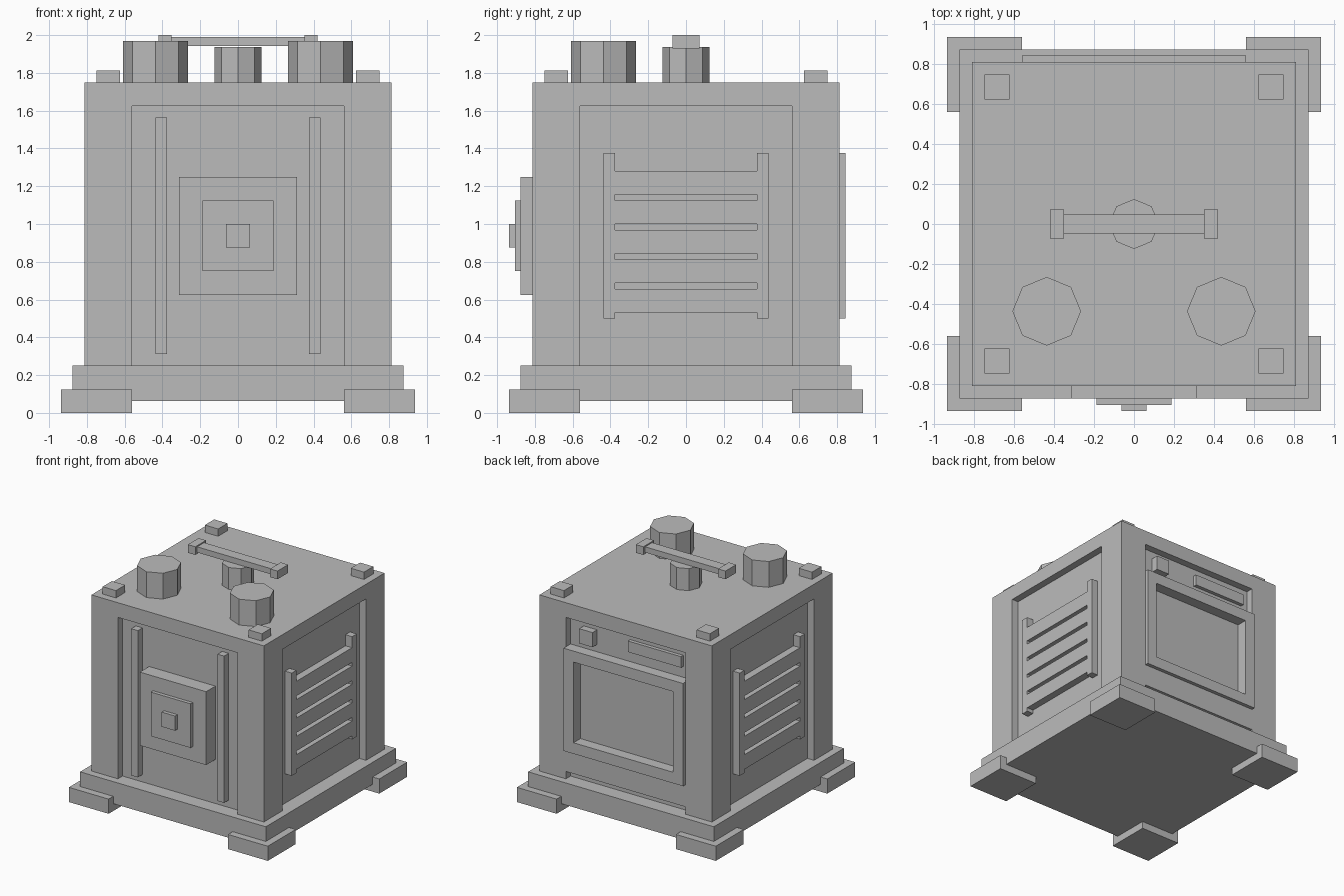
import bpy
import math

if "Cube" in bpy.data.objects:
    bpy.data.objects.remove(bpy.data.objects["Cube"])

grey = bpy.data.materials.new("plain grey")
grey.diffuse_color = (0.5, 0.5, 0.5, 1.0)
grey.use_nodes = True
grey.node_tree.nodes["Principled BSDF"].inputs["Base Color"].default_value = grey.diffuse_color


def box(name, x, y, z):
    """Box from (min, max) ranges on each axis."""
    bpy.ops.mesh.primitive_cube_add(size=1)
    ob = bpy.context.object
    ob.name = name
    for v in ob.data.vertices:
        v.co = [(r[0] + r[1]) / 2 + c * (r[1] - r[0]) for r, c in zip((x, y, z), v.co)]
    ob.data.materials.append(grey)
    return ob


def knob(name, x, y, radius, top):
    """Eight-sided knob standing on the lid, corners on the axes."""
    bpy.ops.mesh.primitive_cylinder_add(vertices=8, radius=radius, depth=top - 1.75,
                                        location=(x, y, (top + 1.75) / 2))
    ob = bpy.context.object
    ob.name = name
    ob.data.materials.append(grey)


def cut(target, x, y, z):
    """Subtract a box from the target."""
    cutter = box("cutter", x, y, z)
    cutter.hide_render = True
    mod = target.modifiers.new("cut", 'BOOLEAN')
    mod.operation = 'DIFFERENCE'
    mod.solver = 'EXACT'
    mod.object = cutter
    bpy.context.view_layer.objects.active = target
    bpy.ops.object.modifier_apply(modifier=mod.name)
    bpy.data.objects.remove(cutter, do_unlink=True)


def span(s, a, b):
    """Range a..b mirrored to side s."""
    return tuple(sorted((s * a, s * b)))


# Body with a recessed panel on each of its four sides
W, IN, P = 0.8125, 0.75, 0.5625
body = box("body", (-W, W), (-W, W), (0.25, 1.75))
for s in (-1, 1):
    cut(body, (-P, P), span(s, IN, 1), (0.1, 1.625))
    cut(body, span(s, IN, 1), (-P, P), (0.1, 1.625))

# Base slab, feet and lid corner studs
box("base", (-0.875, 0.875), (-0.875, 0.875), (0.0625, 0.25))
for sx in (-1, 1):
    for sy in (-1, 1):
        box("foot", span(sx, P, 0.9375), span(sy, P, 0.9375), (0, 0.125))
        box("corner_stud", span(sx, 0.625, 0.75), span(sy, 0.625, 0.75), (1.75, 1.8125))

# Front: upright rails and stepped plate
for s in (-1, 1):
    box("front_rail", span(s, 0.375, 0.4375), (-W, -IN), (0.3125, 1.5625))
for name, half, y in (("front_plate", 0.3125, -0.875),
                      ("front_plate_step", 0.1875, -0.906),
                      ("front_button", 0.0625, -0.9375)):
    box(name, (-half, half), (y, -IN), (0.9375 - half, 0.9375 + half))

# Sides: slatted grilles between two posts
for sx in (-1, 1):
    for sy in (-1, 1):
        box("grille_post", span(sx, IN, W), span(sy, 0.375, 0.4375), (0.5, 1.375))
    for i in range(5):
        z = 0.531 + i * 0.15625
        box("grille_slat", span(sx, IN, W), (-0.375, 0.375), (z, z + 0.125))

# Back: framed window, lower plate, square button and display strip
frame = box("window_frame", (-P, P), (IN, 0.8438), (0.5, 1.375))
cut(frame, (-0.469, 0.469), (0.7, 0.9), (0.594, 1.281))
box("lower_plate", (-P, P), (IN, W), (0.3125, 0.5))
box("back_button", (0.3125, 0.4375), (IN, W), (1.4375, 1.5625))
box("display_strip", (-0.5, 0), (IN, 0.781), (1.46875, 1.5625))

# Lid: knobs and carrying handle
for s in (-1, 1):
    knob("lid_knob", s * 0.4375, -0.4375, 0.172, 1.97)
    box("handle_end", span(s, 0.352, 0.422), (-0.072, 0.072), (1.93, 2.0))
knob("handle_post", 0, 0, 0.125, 1.9375)
box("handle_bar", (-0.352, 0.352), (-0.047, 0.047), (1.942, 1.99))
